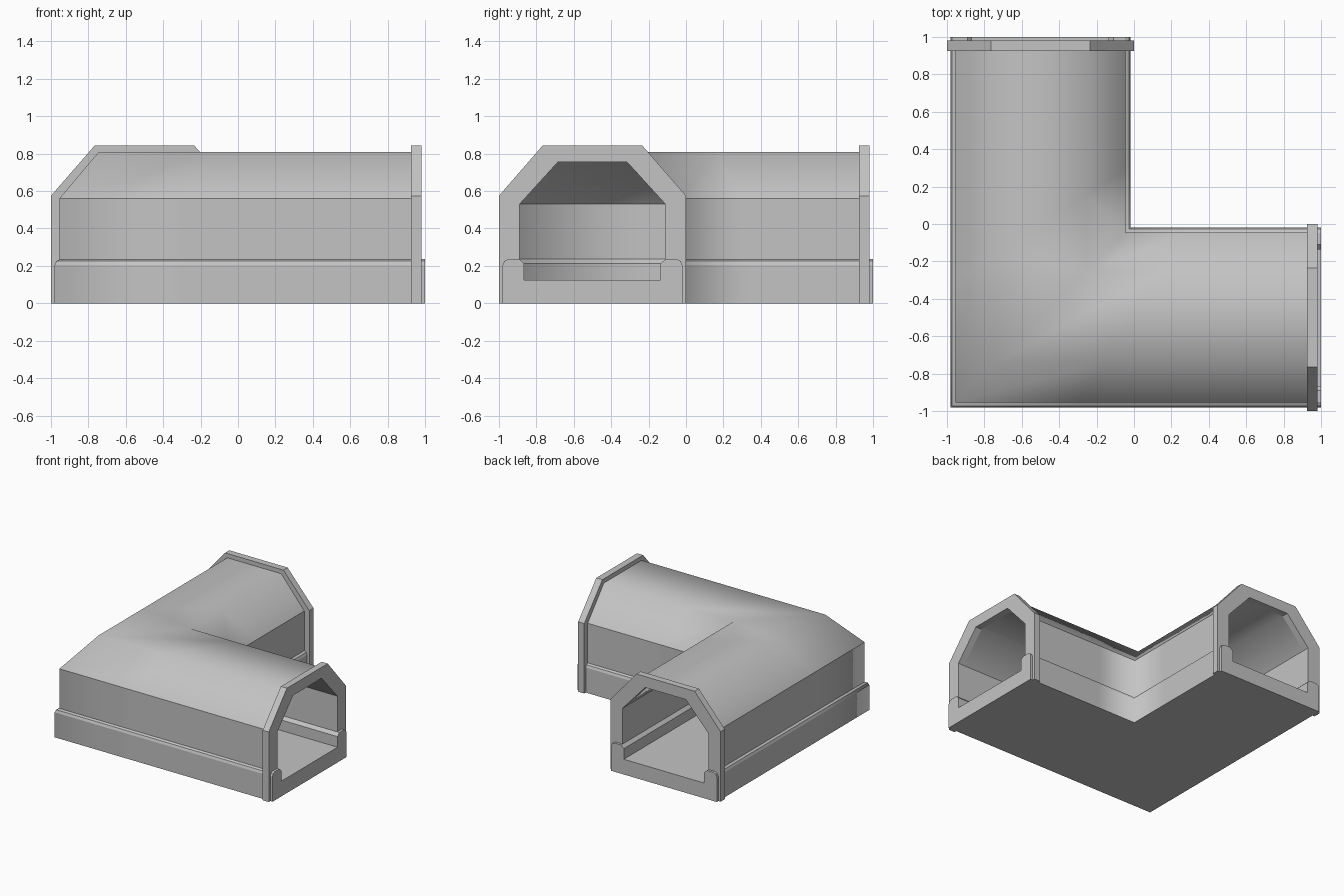
import bpy
import bmesh
from mathutils import Vector

cube = bpy.data.objects.get("Cube")
if cube:
    bpy.data.objects.remove(cube, do_unlink=True)

grey = bpy.data.materials.new("plain grey")
grey.use_nodes = True
colour = (0.55, 0.55, 0.55, 1)
grey.diffuse_color = colour
grey.node_tree.nodes["Principled BSDF"].inputs["Base Color"].default_value = colour

MID = -0.5  # centre line of both arms


def mirrored(half):
    """Close a right-hand half profile with its mirror image."""
    return half + [(-u, z) for u, z in reversed(half)]


def arch(outer, inner):
    """Closed arch: outer outline one way, inner outline back."""
    return mirrored(outer) + list(reversed(mirrored(inner)))


def loft(name, rings, smooth_z=None):
    """Skin closed rings; only cross seams and ridges at smooth_z stay soft."""
    bm = bmesh.new()
    loops = [[bm.verts.new(p) for p in ring] for ring in rings]
    n = len(loops[0])
    hard = []
    for a, b in zip(loops, loops[1:]):
        for i in range(n):
            j = (i + 1) % n
            bm.faces.new((a[i], a[j], b[j], b[i])).smooth = True
            if not smooth_z or all(abs(a[i].co.z - z) > 0.001 for z in smooth_z):
                hard.append((a[i], b[i]))
    for end in (loops[0], loops[-1]):
        bm.faces.new(end)
        hard += [(end[i], end[(i + 1) % n]) for i in range(n)]
    for pair in hard:
        bm.edges.get(pair).smooth = False
    bmesh.ops.recalc_face_normals(bm, faces=bm.faces[:])
    mesh = bpy.data.meshes.new(name)
    bm.to_mesh(mesh)
    bm.free()
    mesh.materials.append(grey)
    obj = bpy.data.objects.new(name, mesh)
    bpy.context.collection.objects.link(obj)
    return obj


def corner_sweep(name, profile, length, smooth_z=None):
    """Sweep a profile along both arms with a mitred corner."""
    def ring(t, swap):
        pts = []
        for u, z in profile:
            across = MID + u
            along = across + (length - across) * t
            pts.append(Vector((across, along, z) if swap else (along, across, z)))
        return pts
    steps = (1, 0.7, 0.35)
    rings = [ring(t, False) for t in steps] + [ring(0, False)]
    rings += [ring(t, True) for t in reversed(steps)]
    return loft(name, rings, smooth_z)


# Trough-shaped floor base, reaching slightly past the end collars
base = mirrored([(0.48, 0), (0.48, 0.205), (0.472, 0.225), (0.452, 0.236),
                 (0.39, 0.236), (0.365, 0.212), (0.365, 0.125)])
corner_sweep("floor_base", base, 1.0)

# Tunnel walls and roof
opening = [(0.39, 0.53), (0.185, 0.755)]
shell = arch([(0.455, 0.2), (0.455, 0.56), (0.245, 0.81)], [(0.39, 0.2)] + opening)
corner_sweep("tunnel_shell", shell, 0.925, (0.81, 0.755))

# Raised collars at the two open ends
collar = arch([(0.5, 0), (0.5, 0.575), (0.265, 0.845)], [(0.39, 0)] + opening)
loft("left_end_collar", [[(x, MID + u, z) for u, z in collar] for x in (0.925, 0.98)])
loft("back_end_collar", [[(MID + u, y, z) for u, z in collar] for y in (0.925, 0.98)])
